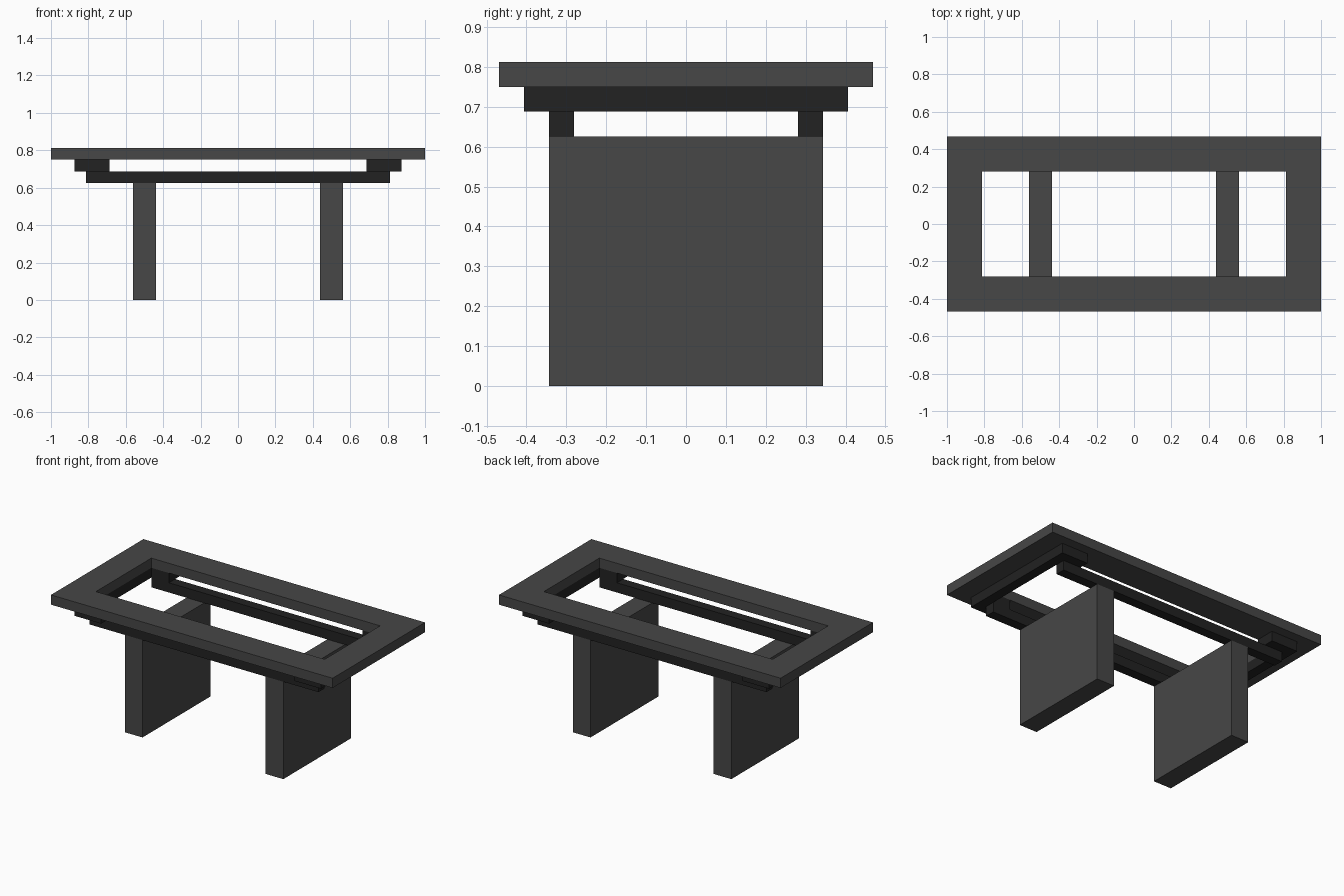
import bpy
import bmesh

U = 1 / 32  # module that every dimension is a multiple of

cube = bpy.data.objects.get("Cube")
if cube:
    bpy.data.objects.remove(cube, do_unlink=True)


def material(name, grey):
    mat = bpy.data.materials.new(name)
    mat.use_nodes = True
    colour = (grey, grey, grey, 1)
    mat.diffuse_color = colour
    bsdf = next(n for n in mat.node_tree.nodes if n.type == "BSDF_PRINCIPLED")
    bsdf.inputs["Base Color"].default_value = colour
    return mat


grey = material("charcoal_grey", 0.063)
dark = material("near_black", 0.016)


def extrude_faces(name, rings, z0, z1, mat):
    """Extrude flat polygons (in modules) from height z0 to z1; shared corners are welded."""
    bm = bmesh.new()
    for ring in rings:
        bm.faces.new([bm.verts.new((x * U, y * U, z0 * U)) for x, y in ring])
    bmesh.ops.remove_doubles(bm, verts=bm.verts[:], dist=U / 100)
    top = bmesh.ops.extrude_face_region(bm, geom=bm.faces[:], use_keep_orig=True)["geom"]
    verts = [g for g in top if isinstance(g, bmesh.types.BMVert)]
    bmesh.ops.translate(bm, verts=verts, vec=(0, 0, (z1 - z0) * U))
    bmesh.ops.recalc_face_normals(bm, faces=bm.faces[:])
    mesh = bpy.data.meshes.new(name)
    bm.to_mesh(mesh)
    bm.free()
    mesh.materials.append(mat)
    obj = bpy.data.objects.new(name, mesh)
    bpy.context.collection.objects.link(obj)
    return obj


def rect(x0, x1, y0, y1):
    return [(x0, y0), (x1, y0), (x1, y1), (x0, y1)]


# Open rectangular table top
outer, inner = rect(-32, 32, -15, 15), rect(-26, 26, -9, 9)
sides = [(outer[i - 1], outer[i], inner[i], inner[i - 1]) for i in range(4)]
extrude_faces("top_frame", sides, 24, 26, grey)

# Brackets under the ends: a cross bar with an arm at each corner
for side, s in (("left", 1), ("right", -1)):
    half = [(28, 13), (22, 13), (22, 9), (26, 9)]
    outline = half + [(x, -y) for x, y in reversed(half)]
    extrude_faces(side + "_bracket", [[(s * x, y) for x, y in outline]], 22, 24, dark)

# Long rails carrying the brackets
for side, s in (("front", -1), ("back", 1)):
    extrude_faces(side + "_rail", [rect(-26, 26, s * 9, s * 11)], 20, 22, dark)

# Slab legs
for side, s in (("left", 1), ("right", -1)):
    extrude_faces(side + "_leg", [rect(s * 14, s * 18, -11, 11)], 0, 20, grey)
